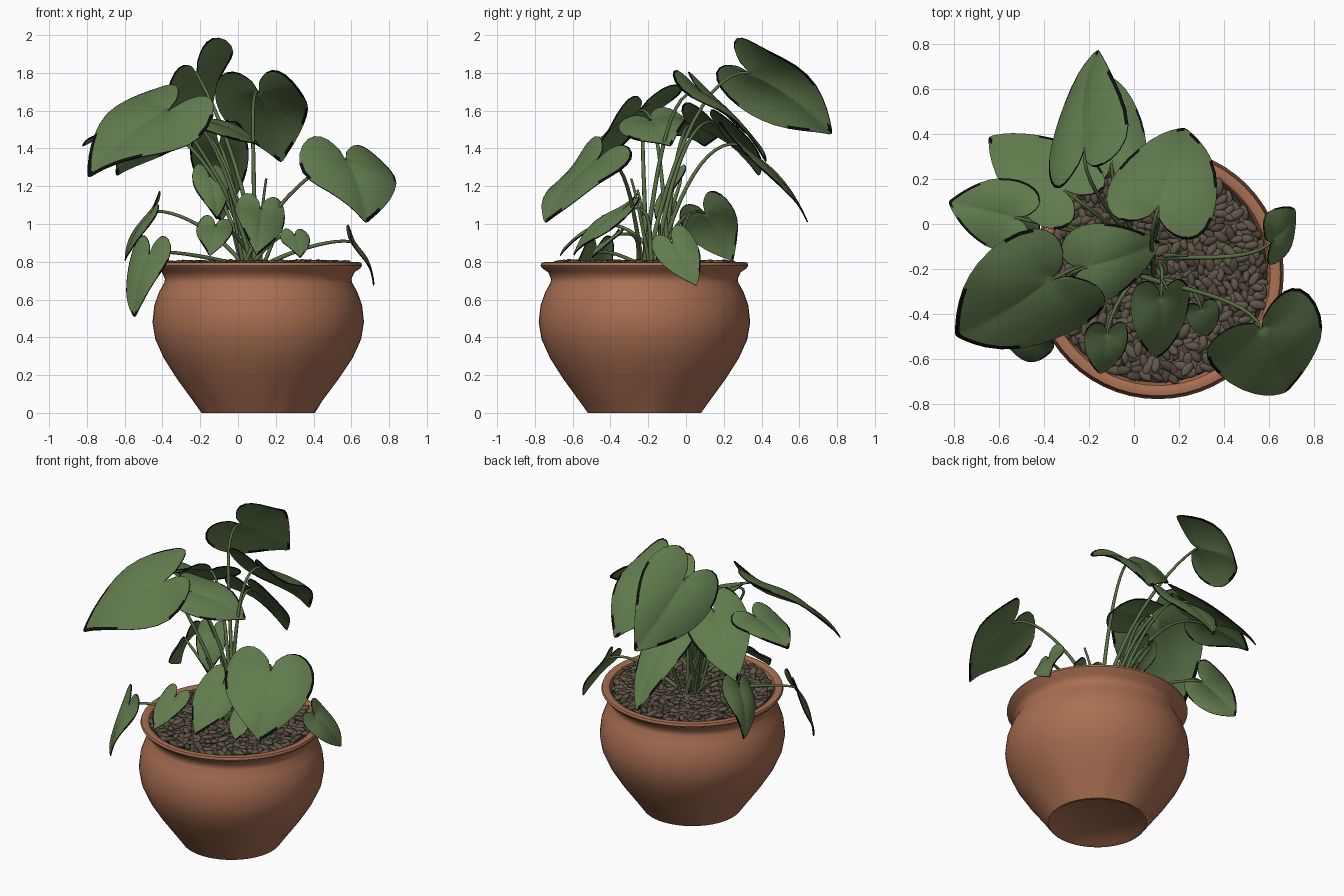
import bpy, bmesh, math, random
from mathutils import Vector, Matrix

random.seed(4)
if "Cube" in bpy.data.objects:
    bpy.data.objects.remove(bpy.data.objects["Cube"])


def material(name, color):
    m = bpy.data.materials.new(name)
    m.use_nodes = True
    m.diffuse_color = (*color, 1)
    bsdf = m.node_tree.nodes["Principled BSDF"]
    bsdf.inputs["Base Color"].default_value = (*color, 1)
    bsdf.inputs["Roughness"].default_value = 0.8
    return m


terracotta = material("terracotta", (0.4, 0.16, 0.085))
leaf_green = material("leaf green", (0.12, 0.2, 0.075))
edge_dark = material("dark leaf edge", (0.004, 0.004, 0.004))
stem_green = material("stem green", (0.1, 0.16, 0.06))
pebble_brown = material("pebble brown", (0.12, 0.095, 0.068))
pebble_dark = material("dark pebble brown", (0.08, 0.064, 0.046))
soil_brown = material("soil brown", (0.03, 0.024, 0.018))


def make_object(name, bm, *materials):
    mesh = bpy.data.meshes.new(name)
    bm.normal_update()
    bm.to_mesh(mesh)
    bm.free()
    obj = bpy.data.objects.new(name, mesh)
    bpy.context.collection.objects.link(obj)
    for m in materials:
        mesh.materials.append(m)
    return obj


def smooth(obj, angle=40):
    bpy.ops.object.select_all(action="DESELECT")
    obj.select_set(True)
    bpy.context.view_layer.objects.active = obj
    bpy.ops.object.shade_smooth_by_angle(angle=math.radians(angle))


POT = Vector((0.107, -0.22, 0))


def lathe(name, profile, mat, segments=56):
    """Turn a (radius, height) profile about the pot's axis."""
    bm = bmesh.new()
    verts = [bm.verts.new((r, 0, z)) for r, z in profile]
    edges = [bm.edges.new(pair) for pair in zip(verts, verts[1:])]
    bmesh.ops.spin(bm, geom=verts + edges, axis=(0, 0, 1), cent=(0, 0, 0),
                   angle=math.tau, steps=segments, use_duplicate=False)
    bmesh.ops.remove_doubles(bm, verts=bm.verts, dist=0.0005)
    bmesh.ops.recalc_face_normals(bm, faces=bm.faces)
    obj = make_object(name, bm, mat)
    obj.location = POT
    return obj


# Pot with a rounded belly, narrow neck and flared lip
pot = lathe("pot", [
    (0, 0.012), (0.27, 0.012), (0.285, 0), (0.3, 0), (0.35, 0.07), (0.43, 0.18),
    (0.5, 0.29), (0.545, 0.39), (0.56, 0.48), (0.55, 0.57), (0.525, 0.64),
    (0.497, 0.69), (0.494, 0.71), (0.51, 0.745), (0.54, 0.765), (0.55, 0.78),
    (0.545, 0.795), (0.52, 0.8), (0.5, 0.79), (0.49, 0.76), (0.47, 0.65), (0, 0.65)],
    terracotta)
# Shallow thumb dents just above the foot
for v in pot.data.vertices:
    if 0.02 < v.co.z < 0.2:
        dent = max(0, math.cos(5 * math.atan2(v.co.y, v.co.x))) ** 6
        v.co.xy *= 1 - 0.05 * dent * (1 - v.co.z / 0.22)
smooth(pot)

lathe("soil", [(0.487, 0.755), (0.3, 0.768), (0, 0.772)], soil_brown, 32)

# Pebbles scattered in a spiral over the soil
bm = bmesh.new()
count = 680
for i in range(count):
    r = 0.475 * math.sqrt((i + 0.5) / count)
    a = i * 2.39996
    spot = Vector((r * math.cos(a), r * math.sin(a), 0.784 + random.uniform(-0.012, 0.012)))
    turn = Matrix.Rotation(random.uniform(0, math.tau), 4, "Z") @ \
        Matrix.Rotation(random.uniform(-0.4, 0.4), 4, "Y")
    grow = random.uniform(0.8, 1.2)
    size = Matrix.Diagonal((0.037 * grow, 0.019 * grow, 0.014, 1))
    made = bmesh.ops.create_icosphere(bm, subdivisions=2, radius=1,
                                      matrix=Matrix.Translation(spot) @ turn @ size)
    tone = int(random.random() < 0.35)
    for f in {f for v in made["verts"] for f in v.link_faces}:
        f.material_index = tone
pebbles = make_object("pebbles", bm, pebble_brown, pebble_dark)
pebbles.location = POT
smooth(pebbles, 60)

# Half outline of a heart-shaped leaf: along the midrib, across it
HALF = [(-0.14, 0.08), (-0.27, 0.28), (-0.31, 0.58), (-0.19, 0.87), (0.06, 1),
        (0.34, 0.93), (0.6, 0.68), (0.82, 0.34), (0.94, 0.1)]
OUTLINE = HALF + [(1, 0)] + [(a, -c) for a, c in reversed(HALF)]
RINGS = [0.2, 0.4, 0.6, 0.8, 0.97, 1]


def add_leaf(name, base, tip, half_width, roll):
    base, tip = Vector(base), Vector(tip)
    length = (tip - base).length
    along = (tip - base).normalized()
    side = along.cross(Vector((0, 0, 1))).normalized()
    up = side.cross(along)
    r = math.radians(roll)
    side, up = side * math.cos(r) + up * math.sin(r), up * math.cos(r) - side * math.sin(r)
    phase = random.uniform(0, math.tau)

    def place(a, c):
        fold = half_width * (0.22 * abs(c) - 0.36 * c * c)
        arch = length * 0.32 * max(a, 0) * (1 - a)
        wave = half_width * 0.13 * c * math.sin(5 * a + phase)
        return base + along * a * length + side * c * half_width + up * (fold + arch + wave)

    bm = bmesh.new()
    centre = bm.verts.new(base)
    rings = [[bm.verts.new(place(a * k, c * k)) for a, c in OUTLINE] for k in RINGS]
    for j in range(len(OUTLINE) - 1):
        bm.faces.new((centre, rings[0][j], rings[0][j + 1]))
        for inner, outer in zip(rings, rings[1:]):
            face = bm.faces.new((inner[j], outer[j], outer[j + 1], inner[j + 1]))
        # Patches of the narrow margin are withered
        face.material_index = int(random.random() < 0.4)
    leaf = make_object(name, bm, leaf_green, edge_dark)
    smooth(leaf, 80)
    leaf.modifiers.new("soften", "SUBSURF").levels = 1
    shell = leaf.modifiers.new("thickness", "SOLIDIFY")
    shell.thickness = 0.006
    shell.material_offset_rim = 1
    return base, along


def add_stem(name, start, start_handle, end_handle, end, radius):
    curve = bpy.data.curves.new(name, "CURVE")
    curve.dimensions = "3D"
    curve.bevel_depth = radius
    curve.bevel_resolution = 2
    curve.use_fill_caps = True
    spline = curve.splines.new("BEZIER")
    spline.bezier_points.add(1)
    first, last = spline.bezier_points
    first.co, first.handle_left, first.handle_right, first.radius = start, start, start_handle, 1.3
    last.co, last.handle_left, last.handle_right, last.radius = end, end_handle, end, 0.7
    curve.materials.append(stem_green)
    bpy.context.collection.objects.link(bpy.data.objects.new(name, curve))


# Name, midrib start, midrib end, half width, roll in degrees
LEAVES = [
    ("crown", (-0.22, 0.34, 1.8), (-0.16, 0.78, 1.47), 0.25, 53),
    ("upper_back", (0.11, 0.08, 1.7), (0.23, 0.43, 1.32), 0.25, 8),
    ("left_back", (-0.31, 0.15, 1.54), (-0.65, 0.39, 1.25), 0.2, -15),
    ("lower_back", (-0.1, 0.28, 1.42), (-0.09, 0.65, 1.0), 0.16, 0),
    ("far_left", (-0.53, 0.03, 1.52), (-0.83, 0.1, 1.41), 0.17, 0),
    ("big_left", (-0.37, -0.25, 1.6), (-0.8, -0.5, 1.24), 0.29, 22),
    ("middle", (-0.21, -0.19, 1.55), (0.12, -0.08, 1.41), 0.185, -18),
    ("low_front", (0.12, -0.33, 1.08), (0.1, -0.6, 0.83), 0.14, 18),
    ("small_front", (-0.12, -0.49, 0.99), (-0.15, -0.67, 0.83), 0.1, 10),
    ("tiny_front", (0.3, -0.38, 0.94), (0.33, -0.5, 0.82), 0.08, 0),
    ("big_right", (0.57, -0.47, 1.34), (0.68, -0.75, 1.0), 0.28, 9),
    ("rim_right", (0.62, -0.07, 0.9), (0.72, 0.06, 0.67), 0.12, -45),
    ("hanging_left", (-0.47, -0.48, 0.84), (-0.55, -0.56, 0.5), 0.14, 0),
    ("rim_left", (-0.46, 0.1, 1.06), (-0.6, 0.25, 0.8), 0.15, 48),
    ("inner", (-0.15, -0.06, 1.25), (-0.11, -0.16, 1.02), 0.1, 0),
]
for name, base, tip, half_width, roll in LEAVES:
    joint, along = add_leaf(name + "_leaf", base, tip, half_width, roll)
    start = Vector((0.07 + random.uniform(-0.06, 0.06), -0.16 + random.uniform(-0.08, 0.08), 0.75))
    reach = joint - start
    rise = start + Vector((reach.x * 0.25, reach.y * 0.25, reach.z * 0.65))
    flat = Vector((along.x, along.y, 0)) * 0.25
    arrive = joint - flat + Vector((0, 0, 0.04))
    add_stem(name + "_stem", start, rise, arrive, joint, 0.01)

# Young bare shoots in the middle of the clump
for i in range(5):
    a = i * 1.3
    start = Vector((0.07 + 0.05 * math.cos(a), -0.14 + 0.05 * math.sin(a), 0.75))
    end = start + Vector((0.12 * math.cos(a), 0.12 * math.sin(a), 0.25 + 0.06 * i))
    add_stem("young_shoot", start, start.lerp(end, 0.3), start.lerp(end, 0.7) + Vector((0, 0, 0.05)), end, 0.009)
